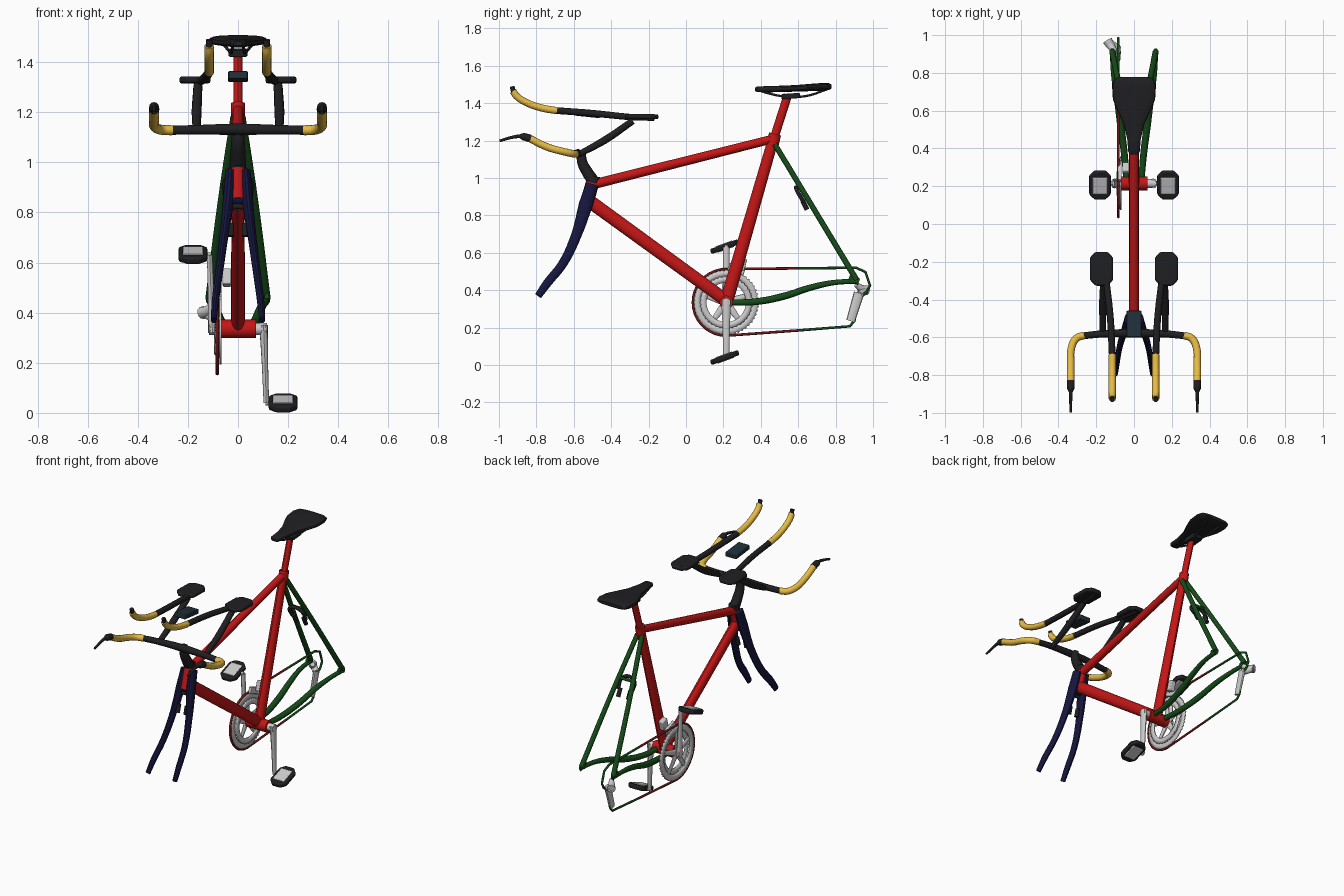
import bpy, bmesh
from math import sin, cos, pi, radians
from mathutils import Matrix, Vector

if "Cube" in bpy.data.objects:
    bpy.data.objects.remove(bpy.data.objects["Cube"])


def material(name, rgb):
    m = bpy.data.materials.new(name)
    m.diffuse_color = (*rgb, 1)
    m.use_nodes = True
    m.node_tree.nodes["Principled BSDF"].inputs["Base Color"].default_value = m.diffuse_color
    return m


RED = material("red", (0.55, 0.008, 0.008))
MAROON = material("maroon", (0.16, 0.01, 0.01))
GREEN = material("green", (0.008, 0.07, 0.01))
NAVY = material("navy", (0.008, 0.008, 0.05))
BLACK = material("black", (0.014, 0.014, 0.016))
SLATE = material("slate", (0.015, 0.03, 0.04))
YELLOW = material("yellow", (0.8, 0.5, 0.06))
GREY = None


def finish(ob, mat, mirror=False):
    if mat:
        ob.data.materials.clear()
        ob.data.materials.append(mat)
    if mirror:
        ob.modifiers.new("Mirror", 'MIRROR').use_axis = (True, False, False)
    bpy.ops.object.select_all(action='DESELECT')
    ob.select_set(True)
    bpy.context.view_layer.objects.active = ob
    bpy.ops.object.shade_smooth_by_angle(angle=radians(35))
    return ob


def tube(name, pts, r, mat, mirror=False, smooth=True, flat=1.0):
    """Sweep a round section along points; r is one radius or one per point; flat squashes x."""
    rs = r if isinstance(r, (list, tuple)) else [r] * len(pts)
    cu = bpy.data.curves.new(name, 'CURVE')
    cu.dimensions, cu.bevel_depth, cu.bevel_resolution = '3D', 1.0, 4
    cu.use_fill_caps, cu.resolution_u = True, 5
    sp = cu.splines.new('BEZIER' if smooth else 'POLY')
    points = sp.bezier_points if smooth else sp.points
    points.add(len(pts) - 1)
    for p, (x, y, z), rad in zip(points, pts, rs):
        p.co = (x / flat, y, z) if smooth else (x / flat, y, z, 1)
        p.radius = rad
        if smooth:
            p.handle_left_type = p.handle_right_type = 'AUTO'
    ob = bpy.data.objects.new(name, cu)
    bpy.context.collection.objects.link(ob)
    bpy.ops.object.select_all(action='DESELECT')
    ob.select_set(True)
    bpy.context.view_layer.objects.active = ob
    bpy.ops.object.convert(target='MESH')
    ob = bpy.context.view_layer.objects.active
    ob.data.transform(Matrix.Diagonal((flat, 1, 1, 1)))
    return finish(ob, mat, mirror)


def mesh(name, verts, faces, mat, mirror=False):
    me = bpy.data.meshes.new(name)
    me.from_pydata(verts, [], faces)
    bm = bmesh.new()
    bm.from_mesh(me)
    bmesh.ops.recalc_face_normals(bm, faces=bm.faces)
    bm.to_mesh(me)
    bm.free()
    ob = bpy.data.objects.new(name, me)
    bpy.context.collection.objects.link(ob)
    return finish(ob, mat, mirror)


def slab(name, centre, size, tilt, mat, cut=0.0, bevel=0.004, mirror=False):
    """Flat block with chamfered plan corners, tilted about x."""
    a, b, h = (s / 2 for s in size)
    c = cut * min(a, b)
    plan = [(a, b - c), (a - c, b), (c - a, b), (-a, b - c),
            (-a, c - b), (c - a, -b), (a - c, -b), (a, c - b)] if cut else [(a, b), (-a, b), (-a, -b), (a, -b)]
    n = len(plan)
    M = Matrix.Translation(centre) @ Matrix.Rotation(radians(tilt), 4, 'X')
    verts = [M @ Vector((x, y, z)) for z in (-h, h) for x, y in plan]
    faces = [range(n), range(n, 2 * n)] + [(i, (i + 1) % n, (i + 1) % n + n, i + n) for i in range(n)]
    ob = mesh(name, verts, [tuple(f) for f in faces], mat, mirror)
    bev = ob.modifiers.new("Bevel", 'BEVEL')
    bev.width, bev.segments = bevel, 2
    return ob


def loft(name, rings, mat):
    n = len(rings[0])
    faces = [(k * n + i, k * n + (i + 1) % n, (k + 1) * n + (i + 1) % n, (k + 1) * n + i)
             for k in range(len(rings) - 1) for i in range(n)]
    faces += [tuple(range(n)), tuple(range((len(rings) - 1) * n, len(rings) * n))]
    return mesh(name, [v for r in rings for v in r], faces, mat)


# Main frame
BY, BZ = 0.215, 0.335
tube("bottom_bracket", [(-0.072, BY, BZ), (0.072, BY, BZ)], 0.037, RED)
tube("down_tube", [(0, BY, 0.345), (0, -0.515, 0.875)], [0.034, 0.036], RED, flat=0.75)
tube("top_tube", [(0, -0.5, 0.965), (0, 0.47, 1.21)], [0.026, 0.023], RED)
tube("seat_tube", [(0, BY, BZ), (0, 0.475, 1.235)], [0.036, 0.029], RED, flat=0.8)
tube("seat_collar", [(0, 0.464, 1.185), (0, 0.476, 1.235)], 0.033, RED, flat=0.85)
tube("seat_post", [(0, 0.47, 1.21), (0, 0.545, 1.445)], 0.023, RED, flat=0.8)
tube("head_tube", [(0, -0.535, 0.85), (0, -0.497, 0.985)], 0.036, RED, flat=0.85)

# Rear stays and dropouts
tube("seat_stay", [(0.016, 0.475, 1.18), (0.067, 0.68, 0.84), (0.115, 0.912, 0.455)],
     [0.015, 0.015, 0.016], GREEN, True)
tube("chain_stay", [(0.04, 0.24, 0.335), (0.05, 0.36, 0.337), (0.07, 0.52, 0.367), (0.09, 0.67, 0.415),
                    (0.108, 0.8, 0.442), (0.115, 0.915, 0.447)],
     [0.016, 0.018, 0.019, 0.017, 0.014, 0.013], GREEN, True)
tube("dropout", [(0.115, 0.87, 0.462), (0.115, 0.925, 0.445)], 0.018, GREEN, True, flat=0.5)

# Fork
tube("fork_blade", [(0.03, -0.503, 0.965), (0.037, -0.535, 0.86), (0.058, -0.588, 0.69), (0.078, -0.66, 0.54),
                    (0.091, -0.74, 0.44), (0.097, -0.79, 0.37)],
     [0.034, 0.038, 0.028, 0.025, 0.024, 0.02], NAVY, True, flat=0.6)
tube("fork_crown", [(-0.037, -0.535, 0.855), (0.037, -0.535, 0.855)], 0.026, NAVY)

# Brakes: arch, two arms and pads
def brake(label, y, z, dy, half, mat):
    tube(label + "_brake_arch", [(-half, y + dy, z - 0.06), (-half * 0.95, y, z), (0, y - dy * 0.2, z + 0.02),
                                 (half * 0.95, y, z), (half, y + dy, z - 0.06)], 0.011, mat)
    tube(label + "_brake_shoe", [(half - 0.012, y + dy * 0.8, z - 0.05), (half - 0.012, y + dy * 1.5, z - 0.1)],
         0.013, BLACK, True)


brake("front", -0.55, 0.805, -0.02, 0.04, BLACK)
brake("rear", 0.595, 0.93, 0.035, 0.048, BLACK)
tube("rear_brake_bridge", [(-0.05, 0.615, 0.94), (0.05, 0.615, 0.94)], 0.009, GREEN)

# Headset, stem and handlebar
tube("headset", [(0, -0.5, 0.975), (0, -0.494, 1.01)], 0.036, BLACK, flat=0.9)
tube("stem", [(0, -0.5, 0.99), (0, -0.53, 1.035), (0, -0.555, 1.085), (0, -0.56, 1.14)],
     [0.032, 0.03, 0.027, 0.024], BLACK)
tube("handlebar", [(-0.27, -0.592, 1.128), (-0.17, -0.582, 1.13), (0, -0.578, 1.132),
                   (0.17, -0.582, 1.13), (0.27, -0.592, 1.128)], [0.018, 0.019, 0.023, 0.019, 0.018], BLACK)
tube("handlebar_grip", [(0.265, -0.59, 1.128), (0.305, -0.605, 1.13), (0.331, -0.655, 1.141),
                        (0.335, -0.74, 1.165), (0.335, -0.84, 1.213)], 0.02, YELLOW, True)
tube("brake_lever", [(0.335, -0.83, 1.21), (0.335, -0.87, 1.221), (0.335, -0.89, 1.223),
                     (0.335, -0.94, 1.215), (0.335, -0.997, 1.198)], [0.021, 0.02, 0.01, 0.008, 0.007], BLACK, True)

# Aero extensions, arm rests and computer
tube("aero_bar", [(0.115, -0.7, 1.361), (0.125, -0.5, 1.346), (0.147, -0.3, 1.326), (0.165, -0.17, 1.318)],
     [0.018, 0.018, 0.017, 0.013], BLACK, True)
tube("aero_grip", [(0.115, -0.69, 1.36), (0.115, -0.77, 1.374), (0.115, -0.85, 1.402), (0.115, -0.905, 1.437),
                   (0.115, -0.925, 1.465)], 0.019, YELLOW, True)
tube("aero_grip_end", [(0.115, -0.922, 1.46), (0.115, -0.93, 1.49)], 0.013, BLACK, True)
tube("arm_rest_support", [(0.165, -0.575, 1.125), (0.165, -0.43, 1.205), (0.16, -0.285, 1.305)],
     [0.016, 0.02, 0.018], BLACK, True)
slab("arm_rest", (0.172, -0.237, 1.329), (0.124, 0.18, 0.026), -1, BLACK, 0.5, 0.009, True)
slab("bike_computer", (0, -0.53, 1.342), (0.078, 0.14, 0.03), -6, SLATE, 0.0, 0.004)

# Saddle: lofted superellipse sections (y, half width, top, bottom)
sections = [(0.368, 0.018, 1.482, 1.466), (0.38, 0.03, 1.489, 1.459), (0.45, 0.036, 1.492, 1.458),
            (0.53, 0.055, 1.494, 1.46), (0.6, 0.088, 1.498, 1.462), (0.66, 0.112, 1.503, 1.464),
            (0.73, 0.116, 1.508, 1.466), (0.765, 0.105, 1.507, 1.47), (0.778, 0.085, 1.5, 1.478)]
rings = []
for y, w, top, bot in sections:
    ring = []
    for i in range(20):
        a = 2 * pi * i / 20
        cx, cz = (abs(v) ** 0.7 * (1 if v > 0 else -1) for v in (cos(a), sin(a)))
        ring.append((w * cx, y, (top + bot) / 2 + (top - bot) / 2 * cz))
    rings.append(ring)
loft("saddle", rings, BLACK)
tube("saddle_rail", [(0.02, 0.385, 1.47), (0.024, 0.45, 1.45), (0.026, 0.53, 1.436), (0.03, 0.64, 1.438),
                     (0.06, 0.755, 1.474)], 0.006, BLACK, True)
slab("saddle_clamp", (0, 0.56, 1.438), (0.075, 0.1, 0.028), 4, BLACK, 0.3, 0.005)

# Chainring: toothed annulus, inner ring and five spokes
def annulus(name, x, outer, inner, depth, n):
    rs = [(outer - (depth if i % 2 else 0), 2 * pi * i / n) for i in range(n)]
    verts = [(x, BY + r * cos(a), BZ + r * sin(a)) for r, a in rs]
    verts += [(x, BY + inner * cos(a), BZ + inner * sin(a)) for _, a in rs]
    ob = mesh(name, verts, [(i, (i + 1) % n, (i + 1) % n + n, i + n) for i in range(n)], GREY)
    sol = ob.modifiers.new("Solidify", 'SOLIDIFY')
    sol.thickness, sol.offset = 0.009, 0


annulus("large_chainring", -0.083, 0.176, 0.135, 0.008, 96)
annulus("small_chainring", -0.07, 0.142, 0.105, 0.007, 76)
for i in range(5):
    a = radians(90 + 72 * i)
    tube(f"chainring_spoke_{i + 1}", [(-0.085, BY, BZ), (-0.08, BY + 0.14 * cos(a), BZ + 0.14 * sin(a))],
         [0.022, 0.012], GREY, flat=0.5)

# Cranks and pedals: one up on the chain side, one down on the other
tube("crank_axle", [(-0.115, BY, BZ), (0.115, BY, BZ)], 0.024, GREY)
for side, s in (("left", -1), ("right", 1)):
    tip = BZ - s * 0.295
    tube(side + "_crank_arm", [(s * 0.102, BY, BZ + s * 0.015), (s * 0.108, BY, BZ - s * 0.15), (s * 0.113, BY, tip)],
         [0.026, 0.019, 0.017], GREY, flat=0.65)
    pz = tip + (0.003 if s < 0 else 0)
    tube(side + "_pedal_axle", [(s * 0.11, BY, pz), (s * 0.2, BY, pz)], 0.01, GREY)
    slab(side + "_pedal", (s * 0.18, 0.207, pz), (0.115, 0.16, 0.028), 20, BLACK, 0.5, 0.008)
    slab(side + "_pedal_body", (s * 0.18, 0.207, pz), (0.08, 0.096, 0.036), 20, GREY, 0.0, 0.004)

# Chain: maroon front run round the ring, green rear run through the derailleur
CX, R = -0.083, 0.178
arc = [(CX, BY + R * cos(radians(a)), BZ + R * sin(radians(a))) for a in range(90, 271, 10)]
tube("chain_front", [(CX, 0.6, 0.517)] + arc + [(CX, 0.6, 0.185)], 0.007, MAROON, smooth=False)
tube("chain_rear", [(CX, 0.6, 0.517), (CX, 0.91, 0.52), (CX, 0.96, 0.497), (CX, 0.984, 0.425),
                    (CX, 0.965, 0.39), (CX, 0.925, 0.36), (CX, 0.9, 0.235), (CX, 0.875, 0.207),
                    (CX, 0.6, 0.185)], 0.007, GREEN, smooth=False)

# Derailleurs
tube("rear_derailleur_cage", [(CX, 0.925, 0.385), (CX, 0.88, 0.235)], [0.028, 0.024], GREY, flat=0.5)
tube("rear_derailleur_body", [(-0.1, 0.91, 0.43), (-0.125, 0.945, 0.405), (-0.14, 0.97, 0.4)],
     [0.014, 0.022, 0.026], GREY)
tube("rear_derailleur_link", [(-0.135, 0.965, 0.4), (CX, 0.925, 0.375)], 0.02, GREY)
slab("front_derailleur", (-0.044, 0.295, 0.54), (0.034, 0.05, 0.065), -15, GREY, 0.0, 0.005)
slab("front_derailleur_cage", (-0.075, 0.27, 0.512), (0.02, 0.09, 0.04), -20, GREY, 0.3, 0.003)
